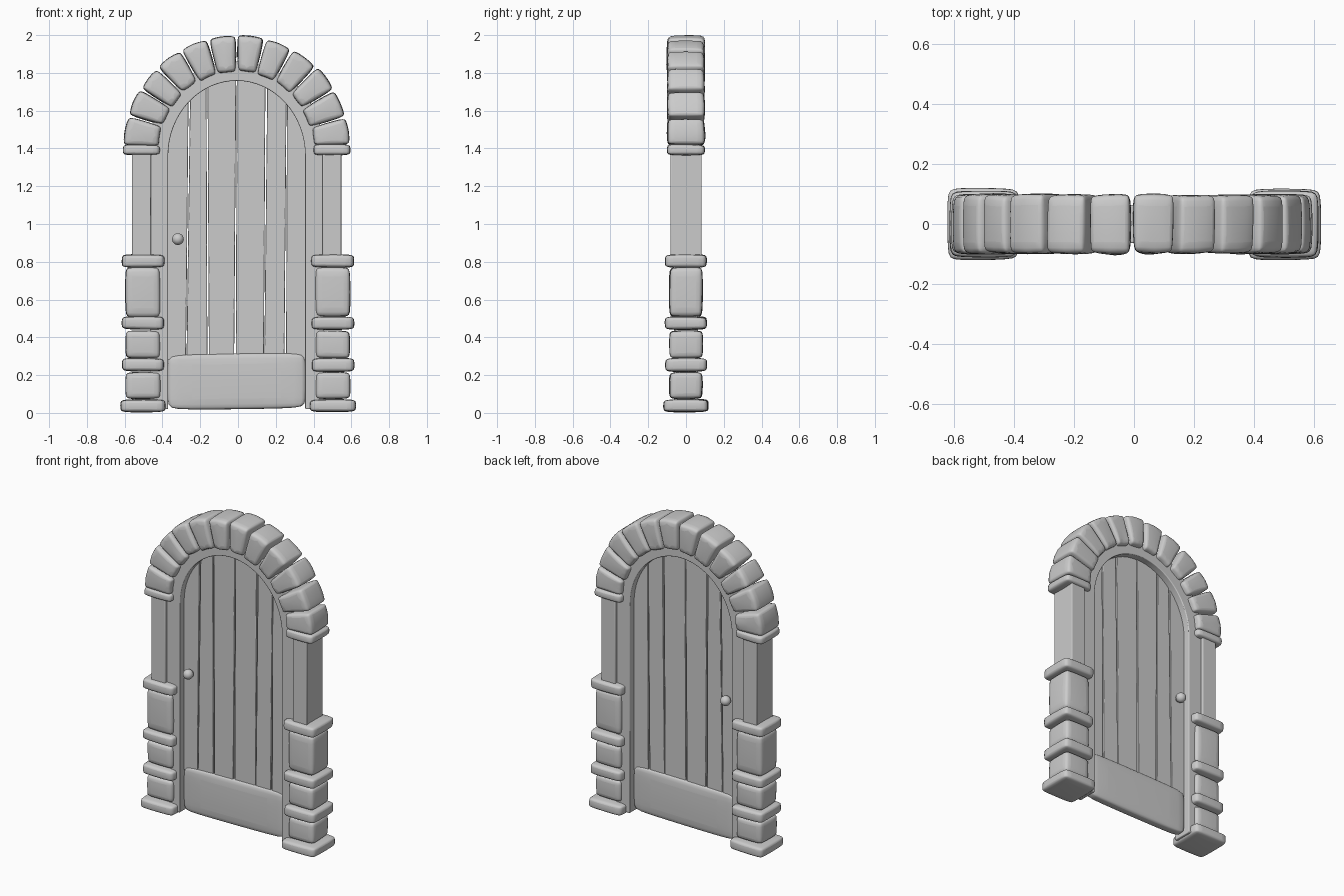
import bpy, bmesh, math, random
from mathutils import Vector

if "Cube" in bpy.data.objects:
    bpy.data.objects.remove(bpy.data.objects["Cube"])

random.seed(7)
CX, ARCH_Z = -0.007, 1.4


def finish(ob, angle=40):
    bpy.ops.object.select_all(action='DESELECT')
    ob.select_set(True)
    bpy.context.view_layer.objects.active = ob
    bpy.ops.object.shade_smooth_by_angle(angle=math.radians(angle))


def prism(name, profile, y0, y1, bevel=0.01, jitter=0.0, soft=False):
    """Extrude an XZ outline from y0 to y1, wobble its corners and round its edges."""
    bm = bmesh.new()
    rings = []
    for y in (y0, y1):
        ring = []
        for x, z in profile:
            p = Vector((x, y, z)) + Vector([random.uniform(-jitter, jitter) for _ in range(3)])
            p.z = max(p.z, 0)
            ring.append(bm.verts.new(p))
        rings.append(ring)
    front, back = rings
    n = len(profile)
    bm.faces.new(front)
    bm.faces.new(back[::-1])
    for i in range(n):
        j = (i + 1) % n
        bm.faces.new((front[i], back[i], back[j], front[j]))
    bmesh.ops.recalc_face_normals(bm, faces=bm.faces)
    me = bpy.data.meshes.new(name)
    bm.to_mesh(me)
    bm.free()
    ob = bpy.data.objects.new(name, me)
    bpy.context.collection.objects.link(ob)
    mod = ob.modifiers.new("rounded_edges", 'BEVEL')
    mod.width = bevel
    mod.segments = 1 if soft else 3
    mod.limit_method = 'ANGLE'
    mod.angle_limit = math.radians(35)
    if soft:  # pillowy worn stone
        sub = ob.modifiers.new("worn", 'SUBSURF')
        sub.levels = sub.render_levels = 2
    finish(ob, 80 if soft else 40)
    return ob


def rect(x0, x1, z0, z1):
    return [(x0, z0), (x1, z0), (x1, z1), (x0, z1)]


def polar(r, a):
    return (CX + r * math.cos(a), ARCH_Z + r * math.sin(a))


# Side columns: name, inner x, outer x, bottom, top, half depth, wobble
rows = [
    ("base_slab", 0.379, 0.623, 0.0, 0.076, 0.12, 0.004),
    ("lower_block", 0.408, 0.597, 0.072, 0.218, 0.09, 0.003),
    ("lower_slab", 0.388, 0.617, 0.216, 0.293, 0.112, 0.003),
    ("middle_block", 0.408, 0.597, 0.285, 0.438, 0.09, 0.003),
    ("middle_slab", 0.388, 0.617, 0.438, 0.513, 0.112, 0.003),
    ("upper_block", 0.408, 0.597, 0.505, 0.775, 0.09, 0.003),
    ("upper_slab", 0.386, 0.618, 0.768, 0.843, 0.112, 0.003),
    ("post", 0.454, 0.554, 0.83, 1.38, 0.083, 0.0),
    ("capital", 0.405, 0.605, 1.362, 1.424, 0.102, 0.003),
]
for side, label in ((-1, "left"), (1, "right")):
    for part, xi, xo, z0, z1, d, wobble in rows:
        shift = CX if part in ("post", "capital") else 0
        x0, x1 = sorted((side * xi + shift, side * xo + shift))
        post = part == "post"
        prism(f"{label}_{part}", rect(x0, x1, z0, z1), -d, d,
              0.005 if post else 0.014, wobble, not post)

# Arch stones, twelve wedges with a slightly curved back
COUNT = 12
start, end = math.radians(2), math.radians(178)
step = (end - start) / COUNT
cuts = [start + i * step + random.uniform(-0.012, 0.012) for i in range(COUNT + 1)]
cuts[COUNT // 2] = math.pi / 2
for i in range(COUNT):
    a0, a1 = cuts[i] + 0.004, cuts[i + 1] - 0.004
    mid = (a0 + a1) / 2
    ro = 0.602 + random.uniform(-0.004, 0.004)
    ri = 0.405 + random.uniform(-0.006, 0.006)
    prof = [polar(ri, a0), polar(ro, a0), polar(ro + 0.002, mid),
            polar(ro, a1), polar(ri, a1), polar(ri, mid)]
    prism(f"arch_stone_{i + 1}", prof, -0.101, 0.101, 0.014, 0.004, True)


# Door opening: straight sides with a slightly tall arch
def opening(grow, a):
    return (CX + (0.363 + grow) * math.cos(a), 1.36 + (0.398 + grow) * math.sin(a))


# Door frame following the arch
N = 32
outer = [polar(0.46, math.pi * k / N) for k in range(N + 1)]
inner = [opening(0, math.pi * k / N) for k in range(N, -1, -1)]
frame = ([(CX + 0.46, 0.02)] + outer + [(CX - 0.46, 0.02), (CX - 0.363, 0.02)]
         + inner + [(CX + 0.363, 0.02)])
prism("door_frame", frame, -0.064, 0.064, 0.005)

# Planks: each seam is bottom x, bottom gap, top x, top gap
seams = [(-0.378, 0, -0.378, 0),
         (-0.274, 0.003, -0.258, 0.008),
         (-0.158, 0.008, -0.164, 0.006),
         (-0.016, 0.009, -0.008, 0.003),
         (0.138, 0.002, 0.150, 0.010),
         (0.250, 0.009, 0.258, 0.003),
         (0.364, 0, 0.364, 0)]


def arch_top(x):
    t = (x - CX) / 0.373
    return 1.36 + 0.408 * math.sqrt(max(0.0, 1 - t * t))


for i, (a, b) in enumerate(zip(seams, seams[1:])):
    b0, t0 = a[0] + a[1] / 2, a[2] + a[3] / 2
    b1, t1 = b[0] - b[1] / 2, b[2] - b[3] / 2
    top = [t1 + (t0 - t1) * k / 8 for k in range(9)]
    prof = [(b0, 0.28), (b1, 0.28)] + [(x, arch_top(x)) for x in top]
    d = 0.019 + random.uniform(-0.001, 0.001)
    prism(f"door_plank_{i + 1}", prof, -d, d, 0.004)

# Kick plate across the bottom of the door
prism("kick_plate", [(-0.374, 0.014), (0.36, 0.022), (0.36, 0.322), (-0.374, 0.312)],
      -0.038, 0.038, 0.016, 0.001, True)

# Knobs on both faces
for s, label in ((-1, "front"), (1, "back")):
    bpy.ops.mesh.primitive_uv_sphere_add(segments=24, ring_count=12, radius=0.031,
                                         location=(-0.318, s * 0.052, 0.92))
    bpy.context.object.name = f"{label}_knob"
    finish(bpy.context.object)
    bpy.ops.mesh.primitive_cylinder_add(vertices=20, radius=0.014, depth=0.03,
                                        location=(-0.318, s * 0.03, 0.92),
                                        rotation=(math.pi / 2, 0, 0))
    bpy.context.object.name = f"{label}_knob_stem"
    finish(bpy.context.object)
